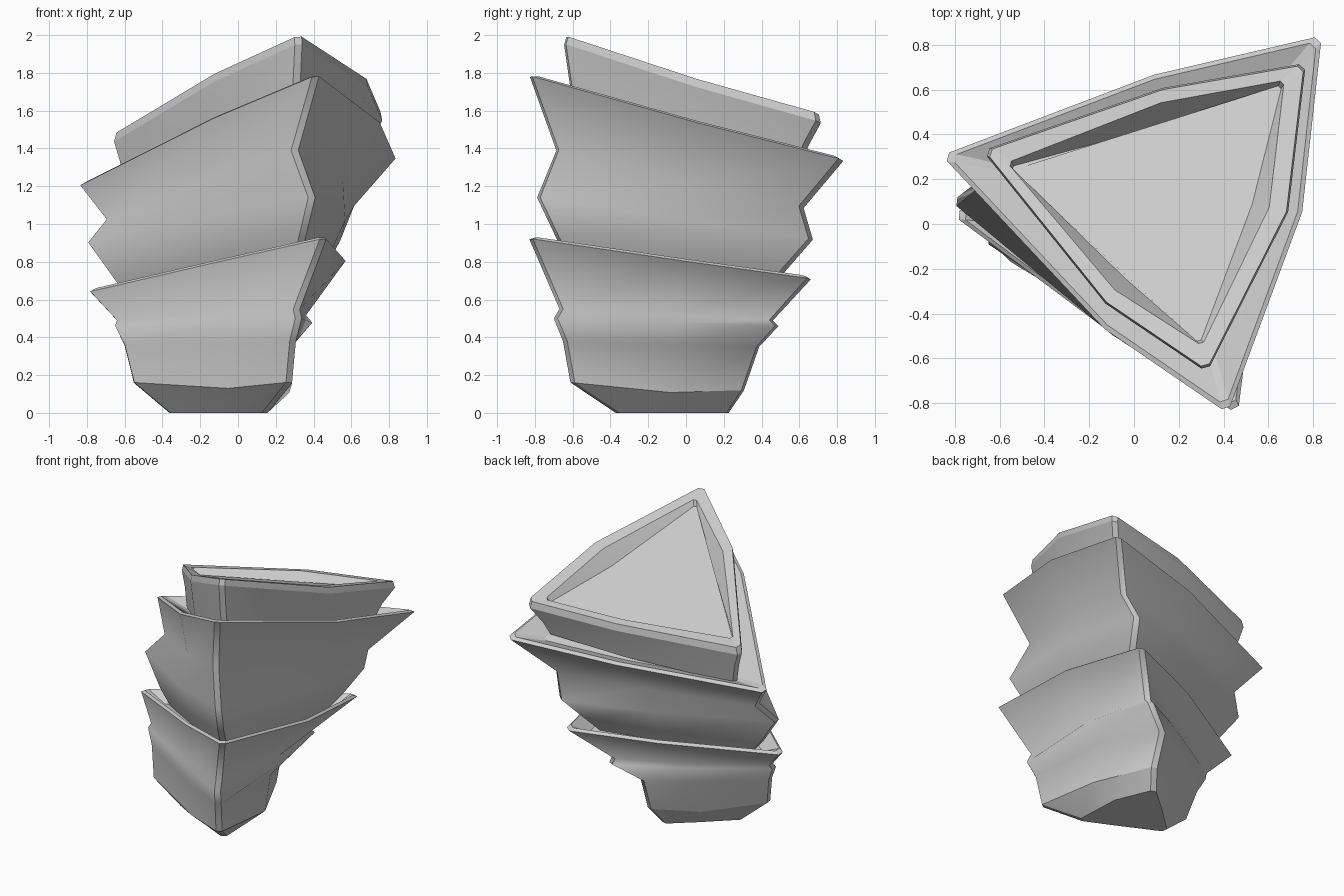
import bpy, bmesh
from mathutils import Vector

if "Cube" in bpy.data.objects:
    bpy.data.objects.remove(bpy.data.objects["Cube"])

# Edge mid-points: position along the edge and outward bulge (share of length)
MID = [(0.62, 0.061), (0.55, 0.070), (0.43, 0.042)]


def ring(corners, bulge=(1, 1, 1), w=0.02, dz=0):
    """Nine-point outline: three blunted corners and three bulged edges."""
    c = [Vector(p) for p in corners]
    out = []
    for i in range(3):
        prev, cur, nxt = c[i - 1], c[i], c[(i + 1) % 3]
        tan = ((nxt - cur).normalized() - (prev - cur).normalized()).normalized()
        out += [cur - tan * w, cur + tan * w]
        t, b = MID[i]
        e = nxt - cur
        out.append(cur + e * t + Vector((e.y, -e.x, 0)) * b * bulge[i]
                   + Vector((0, 0, dz)))
    return out


def inset(pts, k, dz):
    """Shrink an outline towards its centre and shift it in height."""
    m = sum(pts, Vector()) / len(pts)
    return [m + (p - m) * k + Vector((0, 0, dz)) for p in pts]


def loft(name, rings, sharp):
    """Skin the outlines; corners and the listed outlines stay crisp."""
    bm = bmesh.new()
    rows = [[bm.verts.new(p) for p in r] for r in rings]
    n = len(rows[0])
    for a, b in zip(rows, rows[1:]):
        for j in range(n):
            k = (j + 1) % n
            bm.faces.new((a[j], a[k], b[k], b[j]))
    bm.faces.new(rows[0][::-1])
    bm.faces.new(rows[-1])
    for f in bm.faces:
        f.smooth = True
    for i, row in enumerate(rows):
        for j in range(n):
            if i in sharp:
                bm.edges.get((row[j], row[(j + 1) % n])).smooth = False
            if i + 1 < len(rows) and j % 3 != 2:
                bm.edges.get((row[j], rows[i + 1][j])).smooth = False
    me = bpy.data.meshes.new(name)
    bm.to_mesh(me)
    bm.free()
    bpy.context.collection.objects.link(bpy.data.objects.new(name, me))


# Lower tier: each outline is left, front and back-right corner
low = [
    ring([(-.36, -.12, 0), (.14, -.36, 0), (.02, .22, 0)], (.6, 1.6, 1)),
    ring([(-.55, -.15, .16), (.27, -.60, .16), (.08, .30, .12)], (.4, 1.7, 1.2), dz=-.03),
    ring([(-.60, -.10, .36), (.29, -.64, .38), (.08, .38, .35)], (.5, 1.7, 1.2)),
    ring([(-.65, -.07, .46), (.32, -.69, .50), (.26, .48, .46)], (.5, 1.3, 1)),
    ring([(-.64, -.05, .49), (.31, -.66, .55), (.26, .45, .49)], (.5, 1, 1)),
    ring([(-.78, .04, .64), (.45, -.82, .92), (.48, .65, .71)], (.5, 1, 1)),
]
low += [inset(low[-1], .965, .014), inset(low[-1], .80, -.07)]
loft("lower_tier", low, {0, 1, 5, 6, 7})

# Middle tier
mid = [
    ring([(-.56, .05, .60), (.31, -.60, .78), (.38, .44, .66)], (.6, 1, 1)),
    ring([(-.64, .06, .69), (.34, -.68, .93), (.45, .52, .76)], (.6, 1, 1)),
    ring([(-.79, .10, .90), (.39, -.78, 1.14), (.53, .66, .92)], (.7, 1, 1)),
    ring([(-.69, .18, 1.02), (.30, -.68, 1.39), (.60, .61, 1.09)], (.8, 1, 1)),
    ring([(-.83, .30, 1.20), (.41, -.82, 1.78), (.82, .82, 1.34)]),
]
mid += [inset(mid[-1], .965, .012), inset(mid[-1], .76, -.06)]
loft("middle_tier", mid, {0, 4, 5, 6})

# Top tier with a shallow recessed face
wide = (1.35, 1.4, 1.2)
top = [
    ring([(-.59, .29, 1.20), (.31, -.59, 1.62), (.66, .60, 1.34)], wide),
    ring([(-.62, .31, 1.33), (.31, -.61, 1.74), (.69, .64, 1.43)], wide),
    ring([(-.65, .32, 1.43), (.32, -.64, 1.95), (.75, .70, 1.54)], wide),
]
top += [
    inset(top[-1], .985, .045),
    ring([(-.55, .27, 1.50), (.30, -.53, 1.95), (.66, .63, 1.59)], (1.3, 1.3, 1.3), .012),
    ring([(-.54, .25, 1.46), (.29, -.52, 1.91), (.65, .61, 1.55)], (.3, .5, -.2), .01, -.06),
]
loft("top_tier", top, {0, 2, 3, 4, 5})
